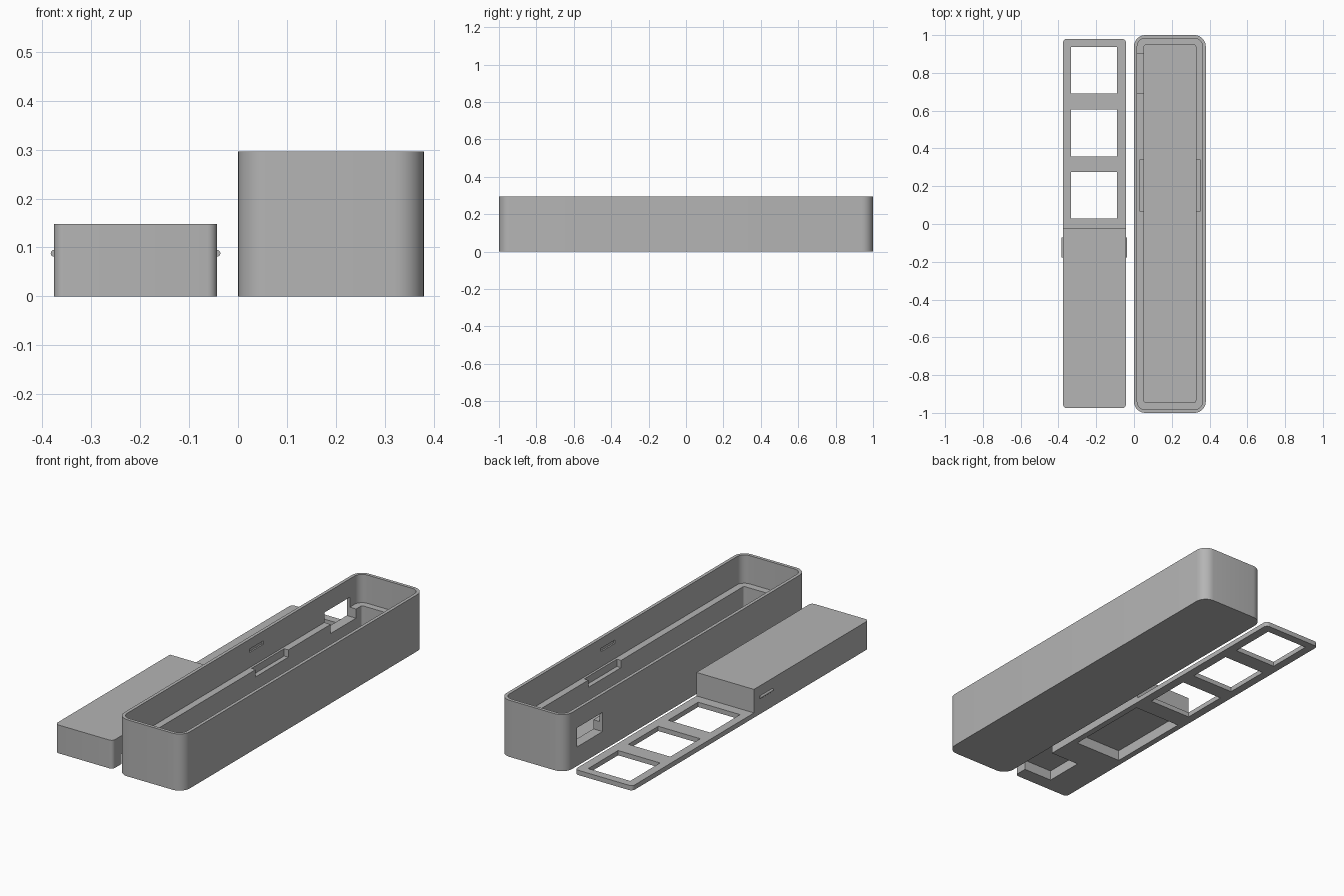
import bpy, bmesh, math

if "Cube" in bpy.data.objects:
    bpy.data.objects.remove(bpy.data.objects["Cube"])

grey = bpy.data.materials.new("plain grey")
grey.diffuse_color = (0.46, 0.46, 0.46, 1)
grey.use_nodes = True
grey.node_tree.nodes["Principled BSDF"].inputs["Base Color"].default_value = grey.diffuse_color


def prism(name, x0, x1, y0, y1, z0, z1, r=0.0, seg=8):
    """Upright block with optionally rounded vertical corners."""
    if r:
        pts = []
        corners = [(x1 - r, y1 - r), (x0 + r, y1 - r), (x0 + r, y0 + r), (x1 - r, y0 + r)]
        for q, (cx, cy) in enumerate(corners):
            for i in range(seg + 1):
                a = math.pi / 2 * (q + i / seg)
                pts.append((cx + r * math.cos(a), cy + r * math.sin(a)))
    else:
        pts = [(x0, y0), (x1, y0), (x1, y1), (x0, y1)]
    bm = bmesh.new()
    base = bm.faces.new([bm.verts.new((x, y, z0)) for x, y in pts])
    ext = bmesh.ops.extrude_face_region(bm, geom=[base])
    top = [v for v in ext["geom"] if isinstance(v, bmesh.types.BMVert)]
    bmesh.ops.translate(bm, verts=top, vec=(0, 0, z1 - z0))
    bmesh.ops.recalc_face_normals(bm, faces=bm.faces)
    me = bpy.data.meshes.new(name)
    bm.to_mesh(me)
    bm.free()
    me.materials.append(grey)
    ob = bpy.data.objects.new(name, me)
    bpy.context.collection.objects.link(ob)
    return ob


def combine(ob, others, op):
    """Apply booleans and remove the helper solids."""
    bpy.context.view_layer.objects.active = ob
    for o in others:
        o.hide_render = True
        m = ob.modifiers.new("bool", "BOOLEAN")
        m.operation, m.solver, m.object = op, "EXACT", o
        bpy.ops.object.modifier_apply(modifier=m.name)
        bpy.data.objects.remove(o)


def smooth(ob):
    bpy.ops.object.select_all(action="DESELECT")
    ob.select_set(True)
    bpy.context.view_layer.objects.active = ob
    bpy.ops.object.shade_smooth_by_angle(angle=math.radians(30))


H, LEDGE = 0.296, 0.148

# Open case: upper cavity, narrower lower cavity, side port
case = prism("case", 0, 0.38, -1, 1, 0, H, 0.06)
cuts = [
    prism("upper_cavity", 0.017, 0.363, -0.983, 0.983, LEDGE, H + 0.1, 0.043),
    prism("lower_cavity", 0.053, 0.327, -0.945, 0.948, 0.035, LEDGE + 0.02, 0.01, 4),
    prism("port_cut", -0.05, 0.08, 0.69, 0.9, 0.1, 0.2),
]
# Ledge notches and snap grooves on both long walls
for s in (-1, 1):
    def side(name, d0, d1, *rest):
        a, b = sorted((0.19 + s * d0, 0.19 + s * d1))
        return prism(name, a, b, *rest)
    cuts.append(side("ledge_notch", 0.1, 0.161, 0.07, 0.34, 0.11, LEDGE + 0.02))
    cuts.append(side("snap_groove", 0.15, 0.181, 0.07, 0.185, 0.227, 0.245))
combine(case, cuts, "DIFFERENCE")
smooth(case)

# Lid: thin plate with three square windows
X0, X1 = -0.376, -0.043
lid = prism("lid_plate", X0, X1, -0.975, 0.98, 0, 0.025, 0.02, 6)
combine(lid, [prism("window_cut", -0.333, -0.09, y, y + 0.247, -0.1, 0.1)
              for y in (0.028, 0.358, 0.69)], "DIFFERENCE")

# Raised half of the lid, square at its inner end
block = prism("lid_block", X0, X1, -0.975, 0.2, 0, LEDGE, 0.02, 6)
combine(block, [prism("trim", -0.5, 0, -0.025, 0.4, -0.1, 0.3)], "DIFFERENCE")
combine(lid, [block], "UNION")

# Underside recess and side port notch
combine(lid, [
    prism("recess_cut", -0.345, -0.075, -0.53, -0.07, -0.1, 0.055),
    prism("port_notch", -0.21, 0, -0.9, -0.69, -0.1, 0.052),
], "DIFFERENCE")
lid.name = "lid"
smooth(lid)

# Snap ridges on the lid sides
for name, x in (("left_snap_ridge", X0), ("right_snap_ridge", X1)):
    bpy.ops.mesh.primitive_cylinder_add(vertices=16, radius=0.007, depth=0.105,
                                        location=(x, -0.125, 0.088),
                                        rotation=(math.pi / 2, 0, 0))
    ridge = bpy.context.object
    ridge.name = name
    ridge.data.materials.append(grey)
    smooth(ridge)
